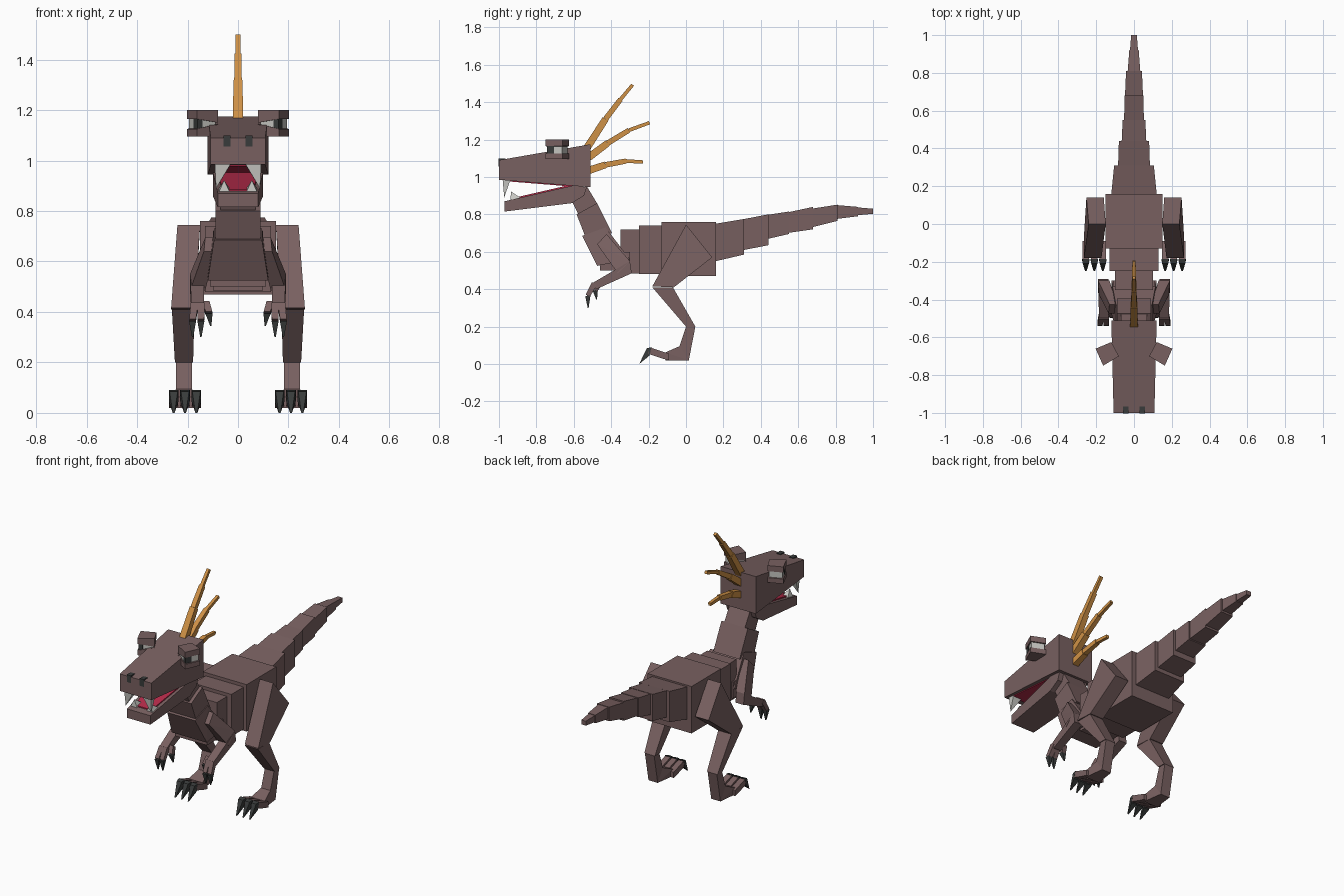
import bpy, bmesh
from mathutils import Vector


def material(name, rgb):
    m = bpy.data.materials.new(name)
    m.diffuse_color = (*rgb, 1)
    return m


HIDE = material("brown hide", (0.19, 0.118, 0.118))
HORN = material("orange horn", (0.62, 0.28, 0.06))
CLAW = material("dark claw", (0.04, 0.044, 0.043))
TOOTH = material("pale tooth", (0.56, 0.56, 0.53))
MOUTH = material("red mouth", (0.47, 0.025, 0.07))


def hull(name, pts, mat):
    """Flat-faced convex solid around a few points."""
    bm = bmesh.new()
    for p in pts:
        bm.verts.new(p)
    bmesh.ops.convex_hull(bm, input=bm.verts[:])
    bmesh.ops.delete(bm, geom=[v for v in bm.verts if not v.link_faces], context='VERTS')
    bmesh.ops.dissolve_limit(bm, angle_limit=0.01, verts=bm.verts[:], edges=bm.edges[:])
    bmesh.ops.recalc_face_normals(bm, faces=bm.faces[:])
    me = bpy.data.meshes.new(name)
    bm.to_mesh(me)
    bm.free()
    me.materials.append(mat)
    ob = bpy.data.objects.new(name, me)
    bpy.context.collection.objects.link(ob)
    return ob


def prism(name, profile, xs, mat=HIDE, s=1):
    """Side profile of (y, z) points, spanned between one x pair or a pair per point."""
    if not isinstance(xs, list):
        xs = [xs] * len(profile)
    hull(name, [(s * x, y, z) for (y, z), pair in zip(profile, xs) for x in pair], mat)


def sym(name, profile, halves, mat=HIDE):
    if not isinstance(halves, list):
        halves = [halves] * len(profile)
    prism(name, profile, [(-h, h) for h in halves], mat)


def bar(name, a, b, wa, wb, mat, s=1):
    """Tapered square bar from a to b."""
    a, b = (Vector((s * p[0], p[1], p[2])) for p in (a, b))
    side = Vector((1, 0, 0))
    up = side.cross(b - a).normalized()
    hull(name, [p + side * i * w / 2 + up * j * w / 2
                for p, w in ((a, wa), (b, wb)) for i in (-1, 1) for j in (-1, 1)], mat)


def rect(y0, y1, z0, z1):
    return [(y0, z0), (y0, z1), (y1, z1), (y1, z0)]


# Torso and neck
sym("pelvis", rect(-0.13, 0.16, 0.47, 0.76), 0.15)
sym("belly", rect(-0.25, -0.13, 0.48, 0.74), 0.13)
sym("rear_chest", rect(-0.35, -0.25, 0.485, 0.72), 0.10)
sym("breast", rect(-0.46, -0.30, 0.50, 0.60), 0.11)
sym("front_chest", [(-0.555, 0.685), (-0.43, 0.73), (-0.30, 0.56), (-0.475, 0.525)],
    [0.095, 0.095, 0.12, 0.12])
sym("lower_neck", [(-0.585, 0.80), (-0.475, 0.86), (-0.395, 0.70), (-0.53, 0.66)], 0.09)
sym("upper_neck", [(-0.62, 0.89), (-0.53, 0.95), (-0.47, 0.85), (-0.57, 0.79)], 0.07)

# Tail: y start/end, bottom/top at start, bottom/top at end, half widths
TAIL = [
    (0.16, 0.31, 0.55, 0.75, 0.585, 0.775, 0.12, 0.105),
    (0.285, 0.44, 0.605, 0.77, 0.635, 0.80, 0.085, 0.08),
    (0.42, 0.55, 0.665, 0.795, 0.695, 0.815, 0.066, 0.06),
    (0.54, 0.68, 0.70, 0.81, 0.72, 0.84, 0.053, 0.049),
    (0.67, 0.81, 0.73, 0.83, 0.765, 0.852, 0.048, 0.042),
    (0.80, 0.92, 0.775, 0.85, 0.79, 0.84, 0.034, 0.025),
    (0.91, 1.00, 0.795, 0.838, 0.803, 0.83, 0.022, 0.015),
]
for i, (y0, y1, b0, t0, b1, t1, w0, w1) in enumerate(TAIL):
    sym(f"tail_{i + 1}", [(y0, b0), (y0, t0), (y1, t1), (y1, b1)], [w0, w0, w1, w1])

# Head, jaw and mouth lining
sym("head", [(-1, 1.09), (-1, 0.985), (-0.51, 0.945), (-0.51, 1.175)],
    [0.108, 0.108, 0.12, 0.12])
sym("lower_jaw", [(-0.97, 0.87), (-0.97, 0.815), (-0.61, 0.86), (-0.545, 0.90),
                  (-0.53, 0.945), (-0.60, 0.955)], [0.08, 0.08, 0.10, 0.10, 0.10, 0.10])
sym("palate", [(-0.96, 0.984), (-0.96, 0.977), (-0.55, 0.944), (-0.55, 0.952)], 0.09, MOUTH)
sym("tongue", [(-0.93, 0.872), (-0.93, 0.886), (-0.61, 0.96), (-0.61, 0.948)],
    [0.06, 0.06, 0.085, 0.085], MOUTH)

# Three swept horns along the back of the head
HORNS = [
    [(-0.53, 1.155), (-0.43, 1.31), (-0.35, 1.415), (-0.285, 1.493)],
    [(-0.52, 1.105), (-0.42, 1.18), (-0.305, 1.25), (-0.195, 1.29)],
    [(-0.52, 1.035), (-0.43, 1.065), (-0.32, 1.085), (-0.23, 1.08)],
]
for h, path in enumerate(HORNS):
    for k, w in enumerate((0.04, 0.03, 0.02)):
        bar(f"horn_{h + 1}_{k + 1}", (0, *path[k]), (0, *path[k + 1]), w, w * 0.9, HORN)

# Mirrored parts
for s, tag in ((1, "left"), (-1, "right")):
    # Nostril and fangs
    prism(f"nostril_{tag}", rect(-1.003, -0.965, 1.055, 1.1), (0.03, 0.058), CLAW, s)
    hull(f"upper_fang_{tag}", [(s * 0.03, -0.98, 0.985), (s * 0.092, -0.98, 0.985),
                               (s * 0.092, -0.94, 0.982), (s * 0.03, -0.94, 0.982),
                               (s * 0.087, -0.972, 0.89)], TOOTH)
    hull(f"lower_fang_{tag}", [(s * 0.03, -0.94, 0.87), (s * 0.078, -0.94, 0.87),
                               (s * 0.078, -0.88, 0.885), (s * 0.03, -0.88, 0.885),
                               (s * 0.055, -0.935, 0.922)], TOOTH)

    # Turned eye block: outer, back, inner and front corners
    corners = [Vector((s * x, y)) for x, y in
               ((0.203, -0.66), (0.12, -0.625), (0.08, -0.70), (0.163, -0.75))]
    mid = sum(corners, Vector((0, 0))) / 4

    def block(name, quad, bottoms, tops, mat):
        hull(name, [(*c, z) for c, zz in zip(quad, zip(bottoms, tops)) for z in zz], mat)

    block(f"brow_{tag}", corners, (1.165, 1.165, 1.15, 1.165), [1.20] * 4, HIDE)
    block(f"lower_lid_{tag}", corners, [1.095] * 4, (1.125, 1.125, 1.145, 1.125), HIDE)
    inner = [mid + (c - mid) * 0.86 for c in corners]
    block(f"eye_{tag}", inner, [1.11] * 4, [1.18] * 4, TOOTH)
    rim = [mid + (c - mid) * 0.9 for c in corners]
    pupil = [rim[3], rim[3].lerp(rim[0], 0.45), mid, rim[3].lerp(rim[2], 0.28)]
    block(f"pupil_{tag}", pupil, [1.115] * 4, [1.175] * 4, CLAW)

    # Hind leg
    prism(f"thigh_{tag}", [(0, 0.745), (0.14, 0.57), (-0.065, 0.41), (-0.18, 0.415)],
          [(0.15, 0.24), (0.16, 0.252), (0.172, 0.265), (0.172, 0.265)], HIDE, s)
    prism(f"shin_{tag}", [(-0.18, 0.41), (-0.07, 0.41), (0.05, 0.20), (0, 0.20)],
          [(0.172, 0.262), (0.172, 0.262), (0.178, 0.25), (0.178, 0.25)], HIDE, s)
    prism(f"ankle_{tag}", [(0, 0.20), (0.05, 0.20), (0.015, 0.02), (-0.035, 0.095),
                           (-0.06, 0.02)], (0.183, 0.246), HIDE, s)
    prism(f"foot_{tag}", [(-0.035, 0.095), (0.015, 0.02), (-0.11, 0.02), (-0.11, 0.062)],
          [(0.183, 0.246), (0.183, 0.246), (0.165, 0.26), (0.165, 0.26)], HIDE, s)
    for i, x in enumerate((0.165, 0.21, 0.255)):
        prism(f"toe_{tag}_{i + 1}", [(-0.09, 0.02), (-0.09, 0.055), (-0.19, 0.088),
                                     (-0.205, 0.055), (-0.13, 0.03)],
              (x - 0.018, x + 0.018), HIDE, s)
        prism(f"toe_claw_{tag}_{i + 1}", [(-0.185, 0.09), (-0.21, 0.084), (-0.25, 0.0),
                                          (-0.195, 0.045)],
              [(x - 0.019, x + 0.019), (x - 0.016, x + 0.016), (x - 0.004, x + 0.004),
               (x - 0.019, x + 0.019)], CLAW, s)

    # Arm
    prism(f"upper_arm_{tag}", [(-0.475, 0.64), (-0.425, 0.695), (-0.30, 0.55), (-0.365, 0.485)],
          [(0.09, 0.135), (0.09, 0.13), (0.13, 0.19), (0.13, 0.19)], HIDE, s)
    prism(f"forearm_{tag}", [(-0.30, 0.55), (-0.29, 0.485), (-0.48, 0.40), (-0.505, 0.43)],
          [(0.135, 0.19), (0.135, 0.19), (0.135, 0.185), (0.135, 0.185)], HIDE, s)
    FINGERS = [
        ((0.172, -0.49, 0.43), (0.18, -0.525, 0.365), (0.18, -0.523, 0.30)),
        ((0.147, -0.49, 0.43), (0.147, -0.525, 0.365), (0.147, -0.523, 0.30)),
        ((0.128, -0.46, 0.435), (0.115, -0.485, 0.395), (0.108, -0.478, 0.345)),
    ]
    for i, (root, knuckle, tip) in enumerate(FINGERS):
        bar(f"finger_{tag}_{i + 1}", root, knuckle, 0.03, 0.026, HIDE, s)
        bar(f"finger_claw_{tag}_{i + 1}", knuckle, tip, 0.028, 0.005, CLAW, s)
